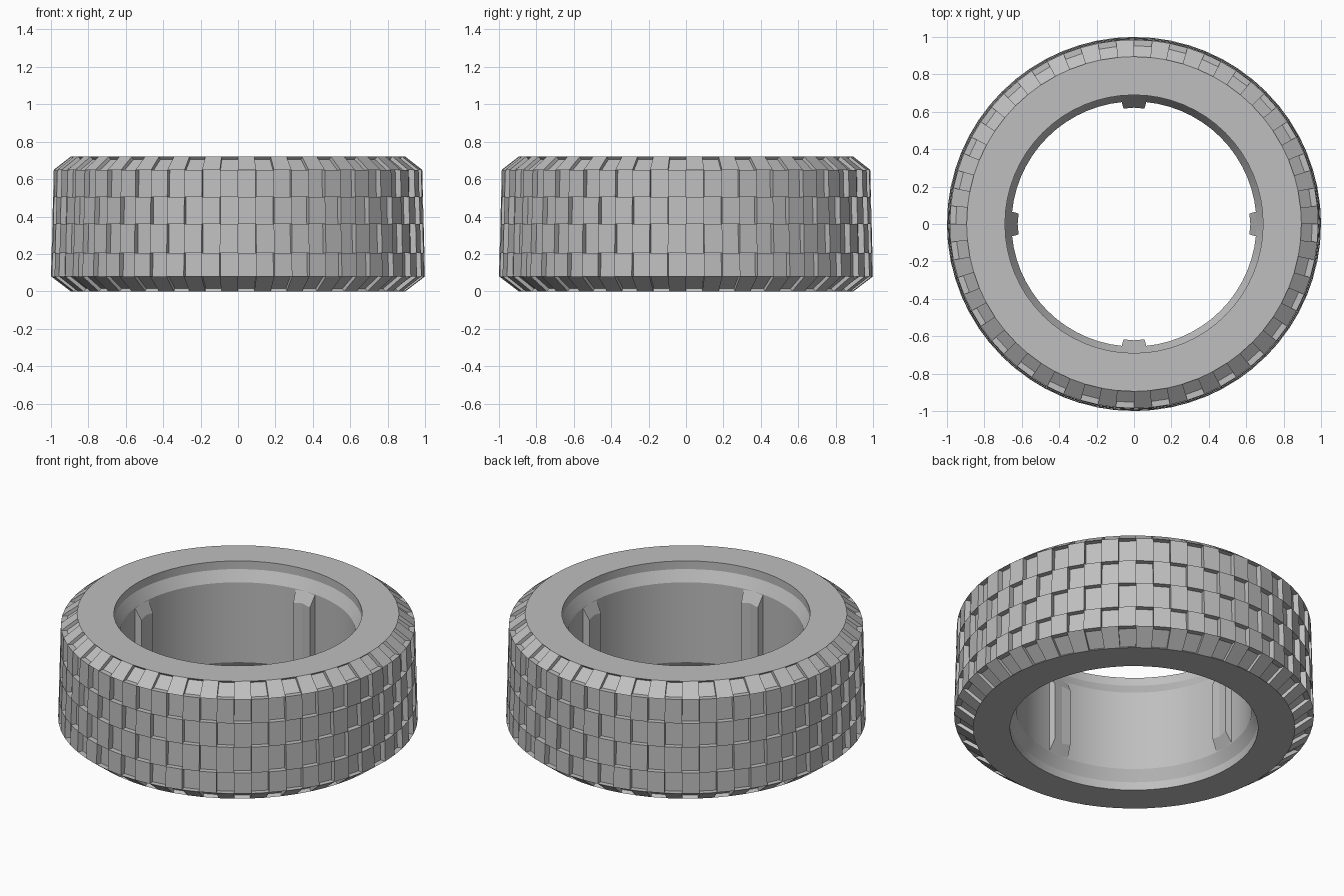
import bpy, bmesh, math

if "Cube" in bpy.data.objects:
    bpy.data.objects.remove(bpy.data.objects["Cube"])

SEGMENTS = 64
HEIGHT = 0.72
DEPTH = 0.032          # tread groove depth

rubber = bpy.data.materials.new("grey rubber")
rubber.diffuse_color = (0.52, 0.52, 0.52, 1)
rubber.use_nodes = True
rubber.node_tree.nodes["Principled BSDF"].inputs["Base Color"].default_value = rubber.diffuse_color


def point(r, z, i):
    a = -math.pi / 2 + 2 * math.pi * i / SEGMENTS
    return (r * math.cos(a), r * math.sin(a), z)


def finish(bm, name, recalc=False):
    if recalc:
        bmesh.ops.recalc_face_normals(bm, faces=bm.faces)
    mesh = bpy.data.meshes.new(name)
    bm.to_mesh(mesh)
    bm.free()
    mesh.materials.append(rubber)
    obj = bpy.data.objects.new(name, mesh)
    bpy.context.collection.objects.link(obj)
    return obj


def lathe(name, profile):
    bm = bmesh.new()
    rings = [[bm.verts.new(point(r, z, i)) for i in range(SEGMENTS)]
             for r, z in profile]
    for low, high in zip(rings, rings[1:]):
        for i in range(SEGMENTS):
            j = (i + 1) % SEGMENTS
            bm.faces.new((low[i], low[j], high[j], high[i]))
    return finish(bm, name)


# Tread outline: raised surface and groove floor, bottom to top
levels = [0.08, 0.205, 0.36, 0.505, 0.65]
radii = [1.0 - 0.015 * (z - 0.08) / 0.57 for z in levels]
raised = [(0.895, 0)] + list(zip(radii, levels)) + [(0.895, HEIGHT)]
floor = ([(0.88, 0.015)] + [(r - DEPTH, z) for r, z in zip(radii, levels)]
         + [(0.88, HEIGHT - 0.015)])

# Carcass with flat sidewalls
lathe("tyre_body", [(0.69, 0), (0.895, 0)] + floor
      + [(0.895, HEIGHT), (0.69, HEIGHT)])

# Smooth bore with a tapered seat at each end
bore = lathe("inner_bore", [(0.69, HEIGHT), (0.69, 0.67), (0.655, 0.605),
                            (0.655, 0.115), (0.69, 0.05), (0.69, 0)])
bpy.context.view_layer.objects.active = bore
bore.select_set(True)
bpy.ops.object.shade_smooth_by_angle(angle=math.radians(25))

# Staggered tread blocks, alternating around and between rows
bm = bmesh.new()
rows = len(raised) - 1
for row in range(rows):
    for i in range(SEGMENTS):
        if (i + rows - 1 - row) % 2:
            continue
        outer, inner = [], []
        for k, s in ((row, i), (row, i + 1), (row + 1, i + 1), (row + 1, i)):
            outer.append(bm.verts.new(point(*raised[k], s)))
            inner.append(bm.verts.new(point(*floor[k], s)))
        bm.faces.new(outer)
        for k in range(4):
            n = (k + 1) % 4
            bm.faces.new((outer[k], inner[k], inner[n], outer[n]))
finish(bm, "tread_blocks")

# Four locking keys inside the bore, with ends sloped like the seats
section = [(0.66, -0.068), (0.617, -0.056), (0.622, 0), (0.617, 0.056),
           (0.66, 0.068)]
bm = bmesh.new()
for quarter in range(4):
    a = quarter * math.pi / 2
    c, s = math.cos(a), math.sin(a)
    ends = []
    for top in (False, True):
        ring = []
        for x, y in section:
            z = 0.605 - (0.655 - x) * 1.85
            ring.append(bm.verts.new((x * c - y * s, x * s + y * c,
                                      z if top else HEIGHT - z)))
        ends.append(ring)
    low, high = ends
    bm.faces.new(low[::-1])
    bm.faces.new(high)
    for k in range(5):
        n = (k + 1) % 5
        bm.faces.new((low[k], low[n], high[n], high[k]))
finish(bm, "locking_keys", recalc=True)
